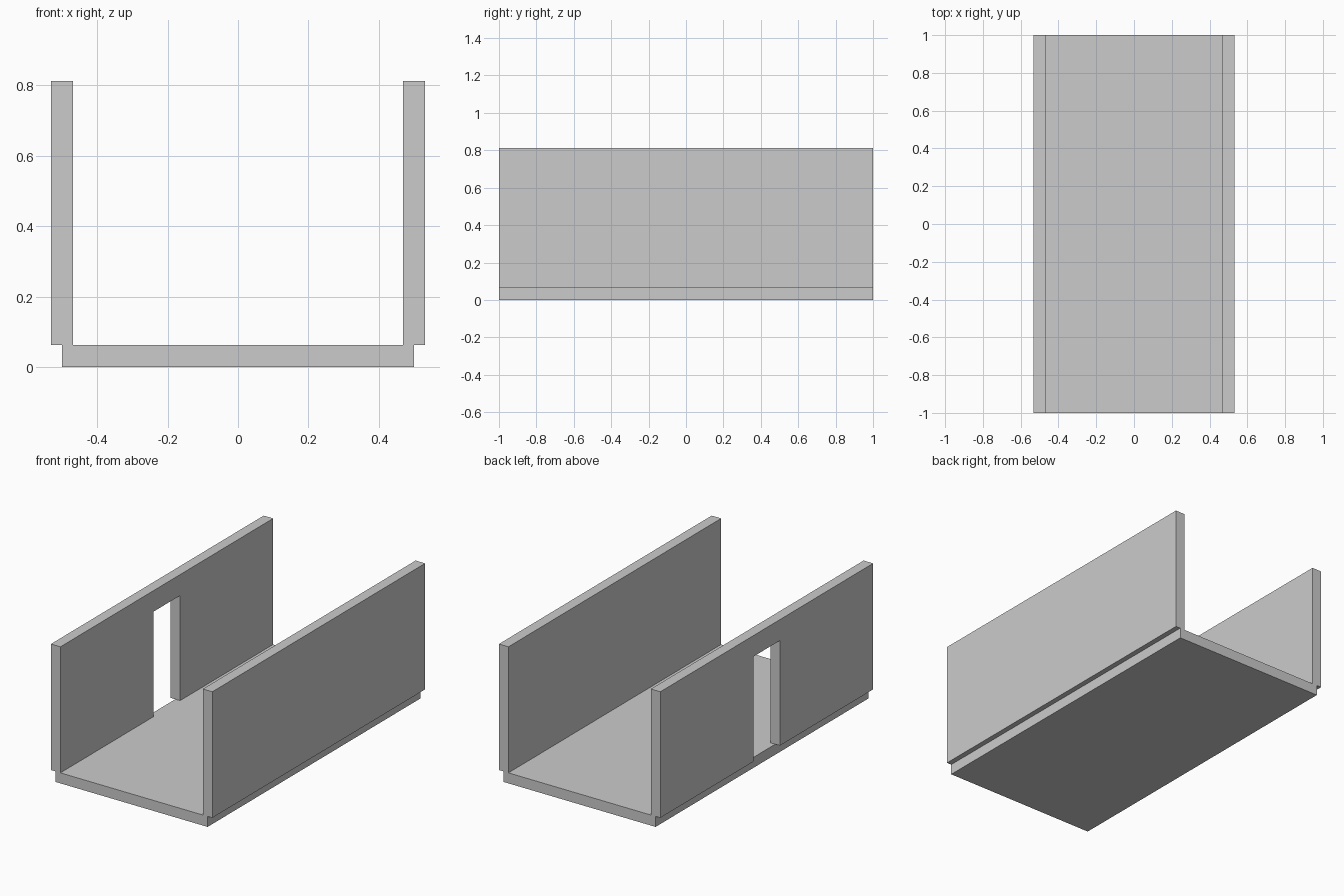
import bpy
import bmesh
from mathutils import Vector

if "Cube" in bpy.data.objects:
    bpy.data.objects.remove(bpy.data.objects["Cube"])

T = 0.0625           # panel thickness
TOP = 0.8125         # top of the walls
DOOR_W, DOOR_TOP = 0.25, 0.6875


def prism(name, outline, depth):
    """Extrude a closed planar outline by the depth vector."""
    bm = bmesh.new()
    face = bm.faces.new([bm.verts.new(p) for p in outline])
    ext = bmesh.ops.extrude_face_region(bm, geom=[face], use_keep_orig=True)
    moved = [g for g in ext["geom"] if isinstance(g, bmesh.types.BMVert)]
    bmesh.ops.translate(bm, verts=moved, vec=Vector(depth))
    bmesh.ops.recalc_face_normals(bm, faces=bm.faces)
    mesh = bpy.data.meshes.new(name)
    bm.to_mesh(mesh)
    bm.free()
    obj = bpy.data.objects.new(name, mesh)
    bpy.context.collection.objects.link(obj)
    return obj


def wall(name, x, outline):
    """Wall slab centred on x, from a (y, z) outline."""
    return prism(name, [(x - T / 2, y, z) for y, z in outline], (T, 0, 0))


# Floor slab
prism("floor", [(-0.5, -1, 0), (0.5, -1, 0), (0.5, 1, 0), (-0.5, 1, 0)], (0, 0, T))

# Solid right wall, straddling the floor edge
wall("right_wall", 0.5, [(-1, T), (1, T), (1, TOP), (-1, TOP)])

# Left wall with a doorway down to the floor
d = DOOR_W / 2
wall("left_wall_with_doorway", -0.5,
     [(-1, T), (-d, T), (-d, DOOR_TOP), (d, DOOR_TOP), (d, T),
      (1, T), (1, TOP), (-1, TOP)])
